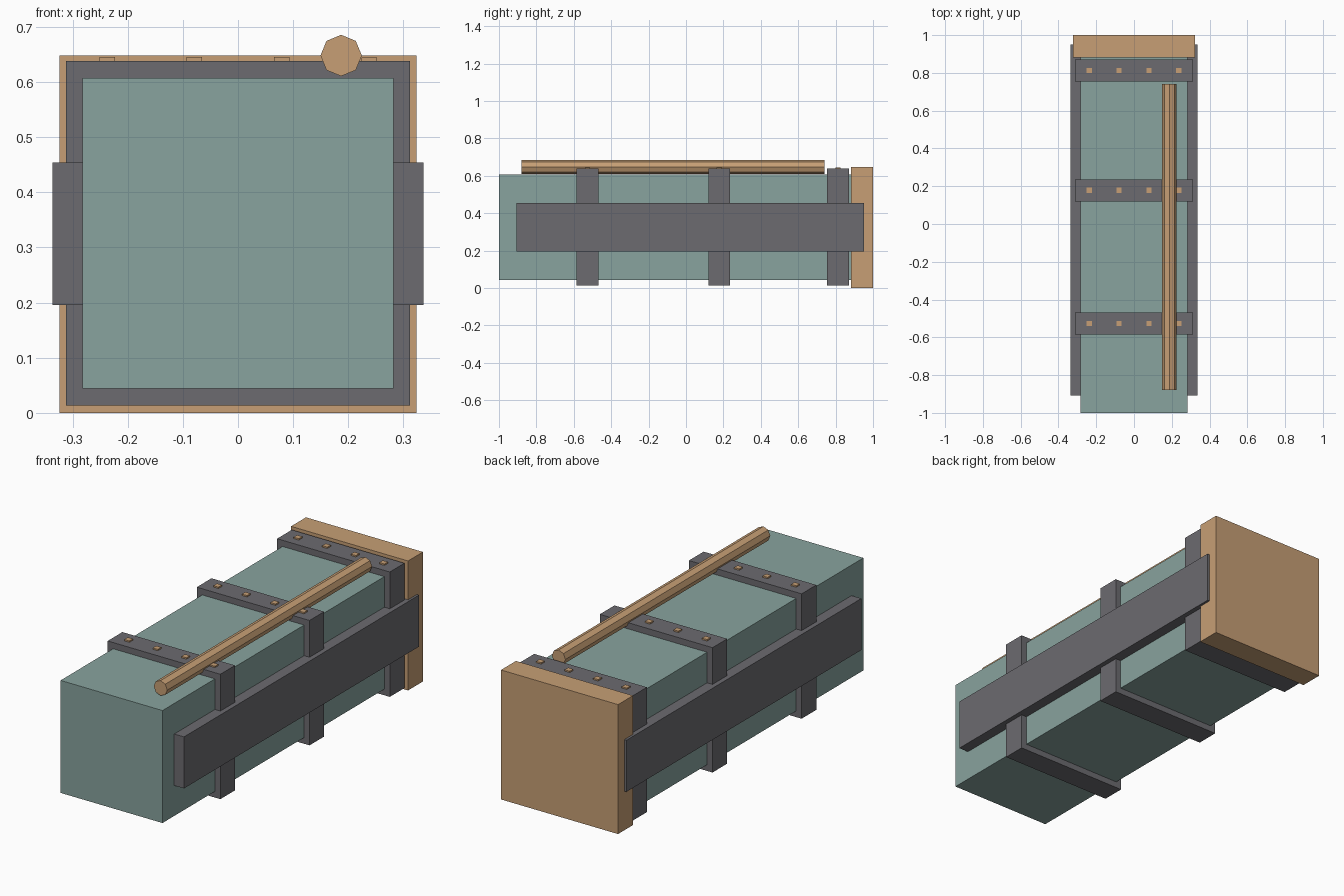
import bpy, math

if "Cube" in bpy.data.objects:
    bpy.data.objects.remove(bpy.data.objects["Cube"])


def material(name, rgb):
    m = bpy.data.materials.new(name)
    m.diffuse_color = (*rgb, 1)
    m.use_nodes = True
    m.node_tree.nodes["Principled BSDF"].inputs["Base Color"].default_value = m.diffuse_color
    return m


teal = material("dull_teal", (0.246, 0.366, 0.342))
wood = material("tan_wood", (0.571, 0.347, 0.178))
grey = material("dark_grey", (0.150, 0.147, 0.162))


def box(name, x, y, z, mat):
    """Box from (min, max) ranges on each axis."""
    bpy.ops.mesh.primitive_cube_add(size=1)
    ob = bpy.context.object
    ob.name = name
    for v in ob.data.vertices:
        v.co = [r[0] if c < 0 else r[1] for c, r in zip(v.co, (x, y, z))]
    ob.data.materials.append(mat)
    return ob


# Main body and end plate
box("body", (-0.282, 0.282), (-1, 0.885), (0.044, 0.607), teal)
box("end_plate", (-0.324, 0.324), (0.882, 1), (0, 0.648), wood)

# Bands around the body, each with four studs on top
for i, y in enumerate((-0.527, 0.178, 0.813)):
    box(f"band_{i}", (-0.312, 0.312), (y - 0.058, y + 0.058), (0.013, 0.638), grey)
    for j in range(4):
        x = -0.237 + 0.158 * j
        box(f"stud_{i}_{j}", (x - 0.014, x + 0.014), (y - 0.014, y + 0.014),
            (0.63, 0.645), wood)

# Side rails
for side, x in (("left", (-0.336, -0.281)), ("right", (0.281, 0.336))):
    box(f"rail_{side}", x, (-0.907, 0.951), (0.196, 0.454), grey)

# Eight-sided rod lying on top, corner upward
bpy.ops.mesh.primitive_cylinder_add(vertices=8, radius=0.0375, depth=1.62,
                                    location=(0.187, -0.07, 0.648),
                                    rotation=(math.pi / 2, 0, 0))
rod = bpy.context.object
rod.name = "top_rod"
rod.data.materials.append(wood)
